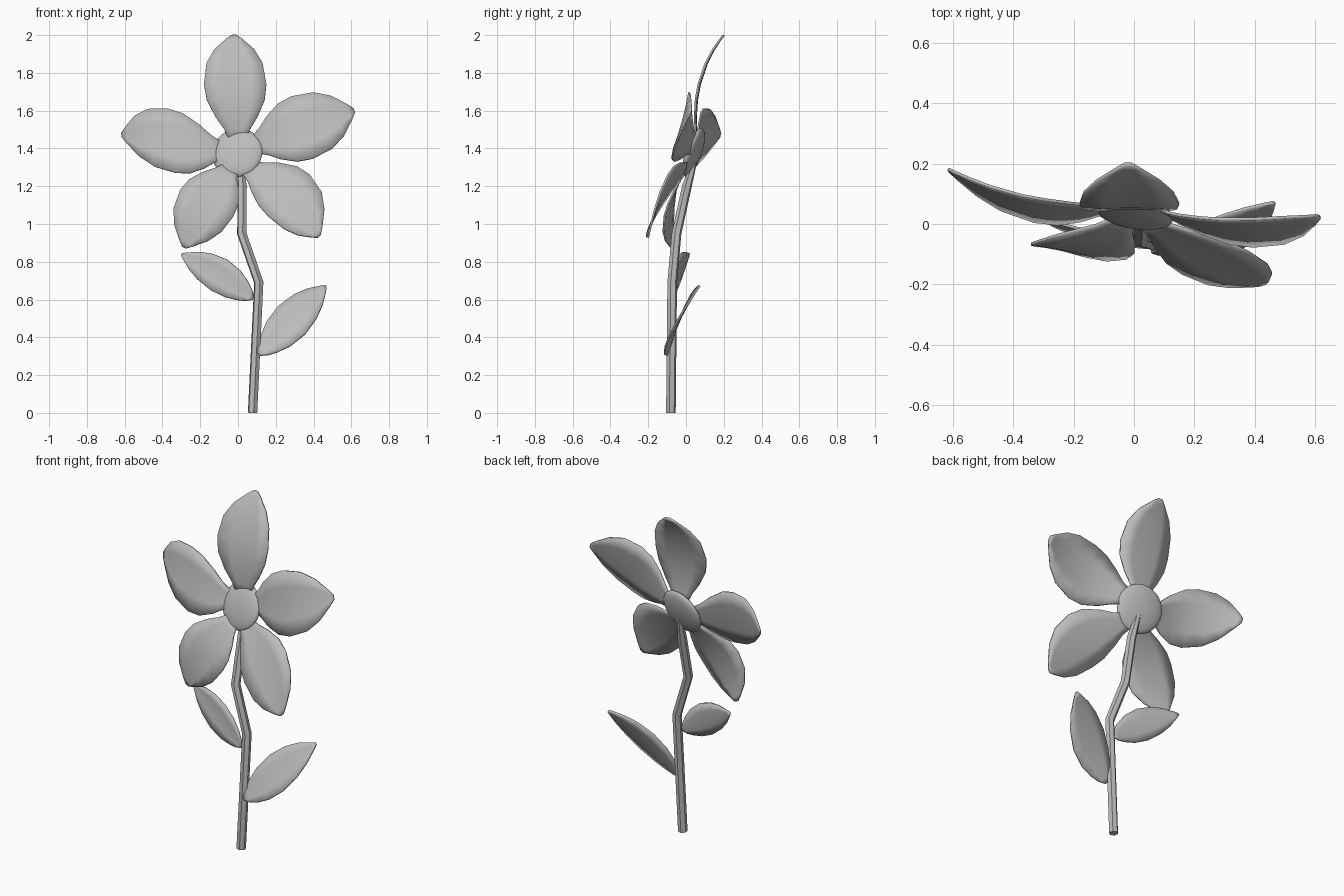
import bpy, bmesh, math
from mathutils import Vector

if "Cube" in bpy.data.objects:
    bpy.data.objects.remove(bpy.data.objects["Cube"], do_unlink=True)

grey = bpy.data.materials.new("plain grey")
grey.use_nodes = True
COLOUR = (0.5, 0.5, 0.5, 1)
grey.diffuse_color = COLOUR
grey.node_tree.nodes["Principled BSDF"].inputs["Base Color"].default_value = COLOUR


def finish(obj, angle=40):
    obj.data.materials.append(grey)
    bpy.ops.object.select_all(action='DESELECT')
    obj.select_set(True)
    bpy.context.view_layer.objects.active = obj
    bpy.ops.object.shade_smooth_by_angle(angle=math.radians(angle))


# Half width along a blade, from root to tip
PETAL = [(0, .22), (.12, .42), (.22, .68), (.36, .93), (.5, 1), (.7, .9), (.84, .64), (.95, .27), (1, .07)]
LEAF = [(0, .08), (.06, .35), (.15, .6), (.3, .88), (.5, 1), (.7, .85), (.84, .58), (.95, .24), (1, .06)]


def blade(name, root, mid, tip, side, profile, cup=0.008):
    """Thin curved blade through root, mid and tip; side is its half width."""
    root, mid, tip, side = map(Vector, (root, mid, tip, side))
    ctrl = 2 * mid - (root + tip) / 2
    normal = side.cross(tip - root).normalized()
    if normal.y > 0:
        normal.negate()
    bm = bmesh.new()
    rows = []
    for t, w in profile:
        centre = root * (1 - t) ** 2 + ctrl * 2 * t * (1 - t) + tip * t * t
        rows.append([bm.verts.new(centre + side * w * u + normal * cup * w * (u * u - .5))
                     for u in (-1, -.5, 0, .5, 1)])
    for a, b in zip(rows, rows[1:]):
        for i in range(4):
            bm.faces.new((a[i], a[i + 1], b[i + 1], b[i]))
    bmesh.ops.recalc_face_normals(bm, faces=bm.faces)
    mesh = bpy.data.meshes.new(name)
    bm.to_mesh(mesh)
    bm.free()
    obj = bpy.data.objects.new(name, mesh)
    bpy.context.collection.objects.link(obj)
    finish(obj)
    solid = obj.modifiers.new("thickness", 'SOLIDIFY')
    solid.thickness = 0.01
    solid.offset = 0


# Petals
blade("top_petal", (0, .06, 1.42), (-.015, .07, 1.74), (-.02, .2, 2.0), (.165, 0, 0), PETAL)
blade("upper_left_petal", (.07, .05, 1.41), (.34, -.025, 1.51), (.615, .025, 1.6), (.055, -.045, -.165), PETAL)
blade("upper_right_petal", (-.06, .06, 1.38), (-.35, .055, 1.44), (-.615, .18, 1.47), (.02, -.043, -.17), PETAL)
blade("lower_left_petal", (.03, .02, 1.31), (.27, -.125, 1.15), (.43, -.2, .935), (.11, .035, .11), PETAL)
blade("lower_right_petal", (-.03, .02, 1.31), (-.165, -.08, 1.11), (-.285, -.07, .875), (.14, -.03, -.07), PETAL)

# Leaves
blade("left_leaf", (.11, -.1, .31), (.285, -.04, .49), (.465, .07, .67), (-.07, .04, .075), LEAF)
blade("right_leaf", (.08, -.08, .605), (-.10, -.045, .73), (-.30, .015, .84), (.045, 0, .08), LEAF)

# Flower centre: flattened ball facing forward, up and slightly right
bpy.ops.mesh.primitive_uv_sphere_add(segments=32, ring_count=16, radius=1, location=(-.004, .04, 1.378))
centre = bpy.context.object
centre.name = "flower_centre"
centre.scale = (.136, .136, .035)
centre.rotation_euler = Vector((-.19, -.93, .33)).to_track_quat('Z', 'Y').to_euler()
finish(centre)

# Stem: bent six-sided tube
curve = bpy.data.curves.new("stem", 'CURVE')
curve.dimensions = '3D'
curve.bevel_depth = 0.026
curve.bevel_resolution = 1
curve.use_fill_caps = True
path = [(.077, -.08, 0), (.11, -.073, .69), (.02, -.05, .95), (.022, .005, 1.2), (.005, .055, 1.37)]
spline = curve.splines.new('POLY')
spline.points.add(len(path) - 1)
for p, co in zip(spline.points, path):
    p.co = (*co, 1)
spline.points[-1].radius = 0.5
stem = bpy.data.objects.new("stem", curve)
bpy.context.collection.objects.link(stem)
bpy.ops.object.select_all(action='DESELECT')
stem.select_set(True)
bpy.context.view_layer.objects.active = stem
bpy.ops.object.convert(target='MESH')
finish(bpy.context.object, 30)
